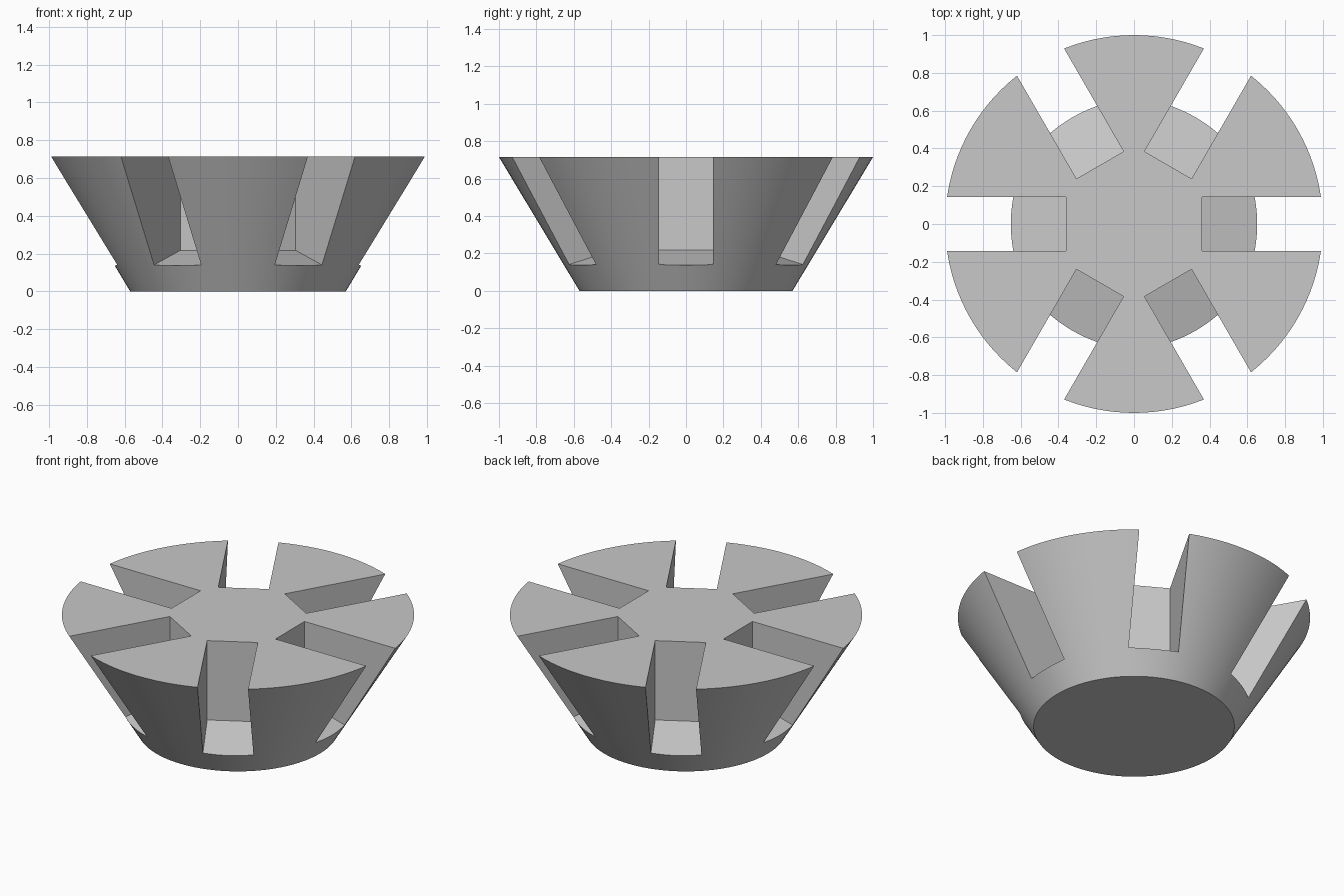
import bpy, bmesh
from math import radians
from mathutils import Matrix

cube = bpy.data.objects.get("Cube")
if cube:
    bpy.data.objects.remove(cube, do_unlink=True)

HEIGHT, R_BOTTOM, R_TOP = 0.715, 0.57, 1.0
SLOTS, HALF_WIDTH = 6, 0.144

grey = bpy.data.materials.new("plain grey")
grey.use_nodes = True
colour = (0.58, 0.58, 0.58, 1)
grey.diffuse_color = colour
grey.node_tree.nodes["Principled BSDF"].inputs["Base Color"].default_value = colour


def make_object(name, bm):
    bmesh.ops.recalc_face_normals(bm, faces=bm.faces)
    mesh = bpy.data.meshes.new(name)
    bm.to_mesh(mesh)
    bm.free()
    mesh.materials.append(grey)
    obj = bpy.data.objects.new(name, mesh)
    bpy.context.collection.objects.link(obj)
    return obj


# Tapered round body, wider at the top
bm = bmesh.new()
bmesh.ops.create_cone(bm, cap_ends=True, segments=120, radius1=R_BOTTOM,
                      radius2=R_TOP, depth=HEIGHT,
                      matrix=Matrix.Translation((0, 0, HEIGHT / 2)))
body = make_object("slotted_body", bm)

# Radial slots: upright inner wall, floor sloping down and outward
profile = [(0.36, 0.218), (1.2, -0.016), (1.2, 1.0), (0.36, 1.0)]
bm = bmesh.new()
for i in range(SLOTS):
    face = bm.faces.new([bm.verts.new((x, -HALF_WIDTH, z)) for x, z in profile])
    side = bmesh.ops.extrude_face_region(bm, geom=[face], use_keep_orig=True)["geom"]
    moved = [g for g in side if isinstance(g, bmesh.types.BMVert)]
    bmesh.ops.translate(bm, verts=moved, vec=(0, 2 * HALF_WIDTH, 0))
    bmesh.ops.rotate(bm, verts=list(face.verts) + moved, cent=(0, 0, 0),
                     matrix=Matrix.Rotation(radians(i * 360 / SLOTS), 3, "Z"))
cutter = make_object("slot_cutter", bm)
cutter.hide_render = True

# Cut the slots, then smooth only the curved wall
cut = body.modifiers.new("slots", "BOOLEAN")
cut.operation = "DIFFERENCE"
cut.solver = "EXACT"
cut.object = cutter
bpy.ops.object.select_all(action="DESELECT")
body.select_set(True)
bpy.context.view_layer.objects.active = body
bpy.ops.object.modifier_apply(modifier=cut.name)
bpy.data.objects.remove(cutter, do_unlink=True)
bpy.ops.object.shade_smooth_by_angle(angle=radians(25))
